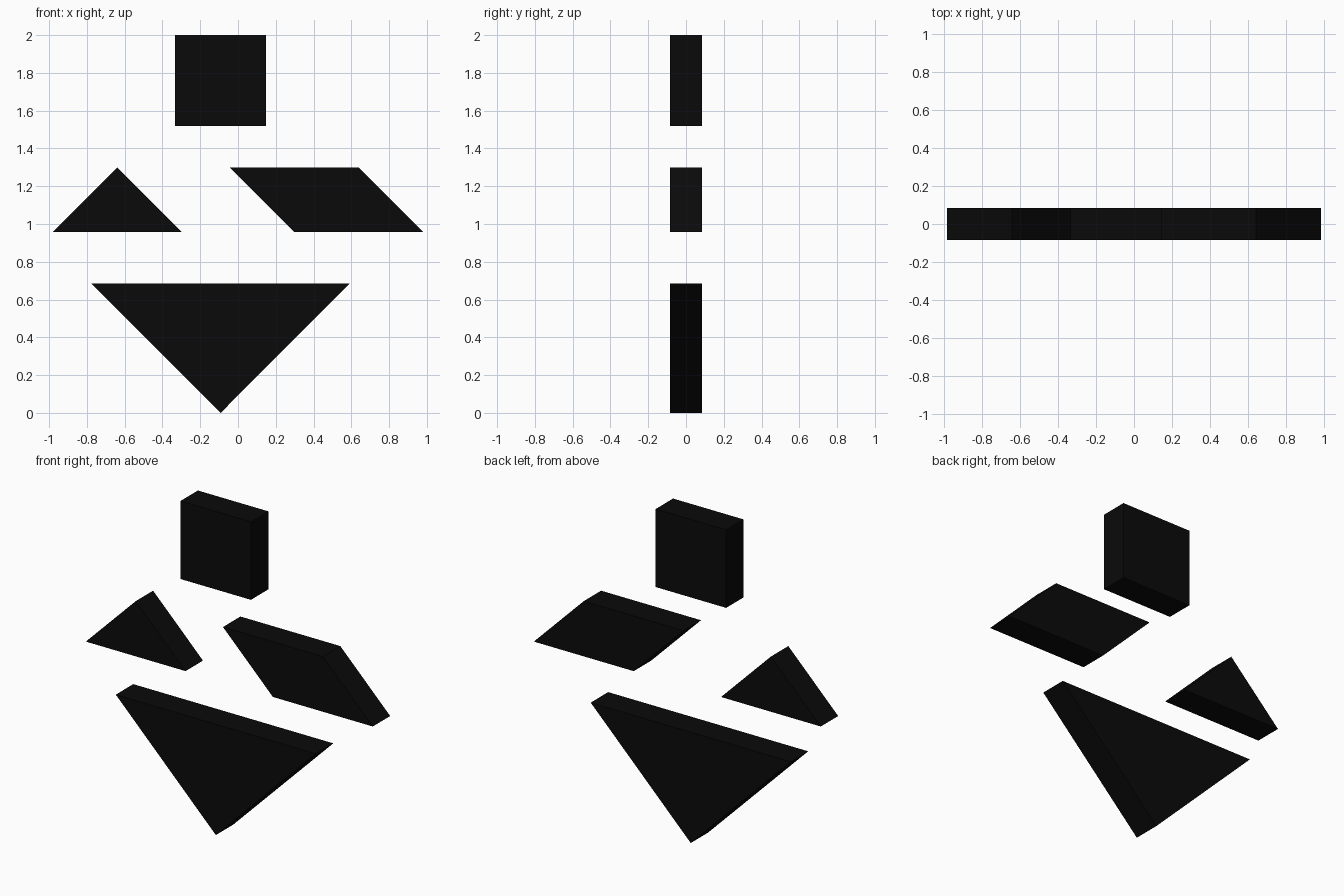
import bpy
import bmesh

if "Cube" in bpy.data.objects:
    bpy.data.objects.remove(bpy.data.objects["Cube"])

HALF_DEPTH = 0.085

black = bpy.data.materials.new("black")
black.diffuse_color = (0.003, 0.003, 0.003, 1)
black.use_nodes = True
black.node_tree.nodes["Principled BSDF"].inputs["Base Color"].default_value = black.diffuse_color


def slab(name, outline):
    """Extrude an (x, z) outline along y into a flat-faced slab."""
    bm = bmesh.new()
    face = bm.faces.new([bm.verts.new((x, -HALF_DEPTH, z)) for x, z in outline])
    ext = bmesh.ops.extrude_face_region(bm, geom=[face])
    moved = [v for v in ext["geom"] if isinstance(v, bmesh.types.BMVert)]
    bmesh.ops.translate(bm, verts=moved, vec=(0, 2 * HALF_DEPTH, 0))
    bmesh.ops.recalc_face_normals(bm, faces=bm.faces)
    mesh = bpy.data.meshes.new(name)
    bm.to_mesh(mesh)
    bm.free()
    mesh.materials.append(black)
    bpy.context.collection.objects.link(bpy.data.objects.new(name, mesh))


# Square block at the top
slab("square_block", [(-0.334, 1.518), (0.148, 1.518), (0.148, 2.0), (-0.334, 2.0)])

# Small triangle on the left, point up
slab("small_triangle", [(-0.981, 0.958), (-0.299, 0.958), (-0.640, 1.299)])

# Slanted parallelogram on the right
slab("parallelogram", [(0.298, 0.958), (0.981, 0.958), (0.640, 1.299), (-0.043, 1.299)])

# Large triangle at the bottom, point down
slab("large_triangle", [(-0.092, 0.0), (0.592, 0.685), (-0.776, 0.685)])
